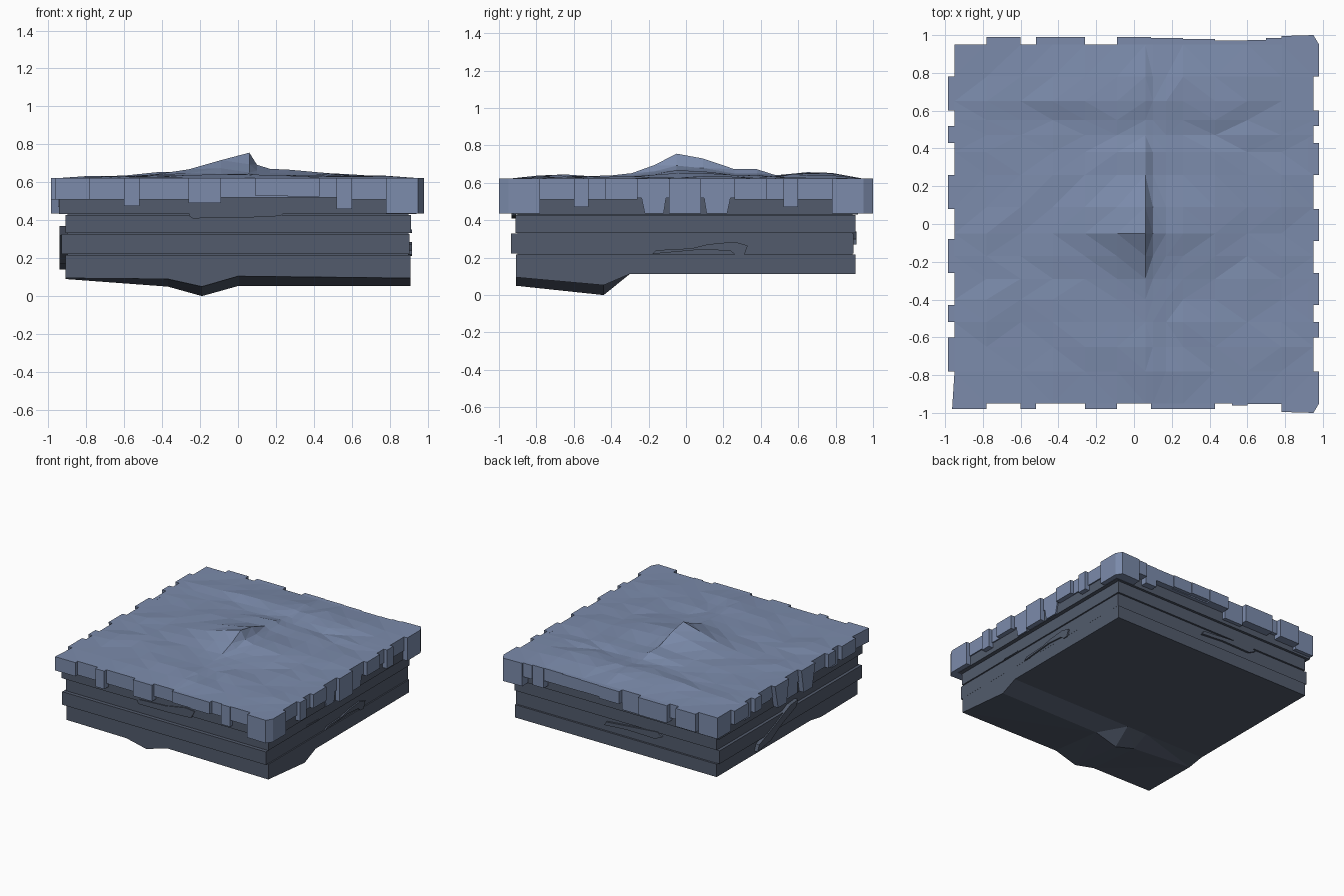
import bpy, bmesh, random
from mathutils import Vector

if "Cube" in bpy.data.objects:
    bpy.data.objects.remove(bpy.data.objects["Cube"])

random.seed(4)


def material(name, rgb):
    m = bpy.data.materials.new(name)
    m.diffuse_color = (*rgb, 1)
    m.use_nodes = True
    m.node_tree.nodes["Principled BSDF"].inputs["Base Color"].default_value = m.diffuse_color
    return m


GRASS = material("turf", (0.20, 0.26, 0.41))
DIRT = material("earth", (0.085, 0.105, 0.15))


def finish(bm, name, mat):
    bmesh.ops.recalc_face_normals(bm, faces=bm.faces)
    mesh = bpy.data.meshes.new(name)
    bm.to_mesh(mesh)
    bm.free()
    ob = bpy.data.objects.new(name, mesh)
    ob.data.materials.append(mat)
    bpy.context.collection.objects.link(ob)
    return ob


def loft(bm, a, b):
    """Closed solid between two matching polygons."""
    va, vb = [bm.verts.new(p) for p in a], [bm.verts.new(p) for p in b]
    bm.faces.new(va)
    bm.faces.new(vb[::-1])
    for i in range(len(va)):
        j = (i + 1) % len(va)
        bm.faces.new((va[i], vb[i], vb[j], va[j]))


def prism(bm, pts, z0, z1):
    loft(bm, [(x, y, z0) for x, y in pts], [(x, y, z1) for x, y in pts])


def lerp(table, v):
    if v <= table[0][0]:
        return table[0][1]
    for (a, fa), (b, fb) in zip(table, table[1:]):
        if v <= b:
            return fa + (fb - fa) * (v - a) / (b - a)
    return table[-1][1]


def relief(name, xs, ys, height, flat, mat):
    """Sculpted grid sheet closed off at a flat level."""
    bm = bmesh.new()
    g = [[bm.verts.new((x, y, height(x, y))) for x in xs] for y in ys]
    for j in range(len(ys) - 1):
        for i in range(len(xs) - 1):
            bm.faces.new((g[j][i], g[j][i + 1], g[j + 1][i + 1], g[j + 1][i]))
    rim = [e for e in bm.edges if e.is_boundary]
    bmesh.ops.triangulate(bm, faces=bm.faces[:])
    geo = bmesh.ops.extrude_edge_only(bm, edges=rim)["geom"]
    for v in geo:
        if isinstance(v, bmesh.types.BMVert):
            v.co.z = flat
    bmesh.ops.contextual_create(bm, geom=[e for e in bm.edges if e.is_boundary])
    return finish(bm, name, mat)


# Turf surface: one sharp lopsided ridge, a low swell behind it, light unevenness
ACROSS = [(-.65, 0), (-.3, .26), (.06, 1), (.10, .5), (.17, .33), (.47, .15), (.65, 0)]
ALONG = [(-.32, .1), (-.16, .55), (-.05, 1), (.09, .8), (.26, .35), (.40, .35), (.47, .1), (.55, .03)]
SWELL_Y = [(.45, 0), (.65, 1), (.95, .1)]
SWELL_X = [(-.75, 0), (-.2, 1), (.25, .8), (.8, 0)]


def turf(x, y):
    if max(abs(x), abs(y)) > .94:
        return .622
    z = .628 + .128 * lerp(ACROSS, x) * lerp(ALONG, y)
    z += .03 * lerp(SWELL_X, x) * lerp(SWELL_Y, y)
    near_ridge = abs(y - .1) < .4 and abs(x) < .2
    return z + (0 if near_ridge else random.uniform(-.007, .007))


XS = [-.95, -.78, -.6, -.43, -.26, -.09, .06, .10, .17, .26, .43, .6, .78, .95]
YS = [-.95, -.78, -.65, -.52, -.4, -.29, -.17, -.05, .09, .26, .38, .47, .55, .65, .78, .95]
relief("turf_surface", XS, YS, turf, .52, GRASS)

# Turf fringe: (start, end, outer reach, bottom height, taper low side, taper high side)
FRONT = [(-.78, -.60, .95, .51), (-.60, -.52, .98, .475), (-.52, -.26, .95, .51),
         (-.26, -.09, .98, .49), (-.09, .09, .95, .52), (.09, .26, .98, .53),
         (.26, .43, .98, .525), (.43, .52, .95, .52), (.52, .60, .96, .46), (.60, .78, .952, .51)]
BACK = [(-.78, -.60, .99, .475), (-.60, -.52, .95, .51), (-.52, -.26, .99, .48),
        (-.26, -.09, .95, .46), (-.09, .09, .99, .52), (.09, .26, .985, .53),
        (.26, .43, .98, .525), (.43, .60, .972, .52), (.60, .70, .975, .46), (.70, .78, .985, .51)]
RIGHT = [(-.78, -.60, .95, .51), (-.60, -.52, .98, .47), (-.52, -.43, .95, .51),
         (-.43, -.26, .98, .51), (-.26, -.09, .95, .435, .04, .03), (-.09, .08, .98, .435),
         (.08, .26, .95, .435, .03, .04), (.26, .43, .98, .51), (.43, .52, .95, .51),
         (.52, .60, .98, .47), (.60, .78, .95, .51)]
LEFT = [(-.78, -.60, .985, .51), (-.60, -.52, .95, .47), (-.52, -.43, .985, .51),
        (-.43, -.26, .95, .51), (-.26, -.08, .985, .435, .04, .03), (-.08, .08, .95, .435),
        (.08, .26, .985, .435, .03, .04), (.26, .43, .95, .51), (.43, .52, .985, .51),
        (.52, .60, .95, .47), (.60, .78, .985, .51)]
SIDES = {"front": (FRONT, lambda s, d: (s, -d)), "back": (BACK, lambda s, d: (s, d)),
         "right": (RIGHT, lambda s, d: (d, s)), "left": (LEFT, lambda s, d: (-d, s))}
for side, (teeth, place) in SIDES.items():
    bm = bmesh.new()
    for a, b, out, z, *taper in teeth:
        ta, tb = taper or (0, 0)
        top = [(a, .92), (b, .92), (b, out), (a, out)]
        low = [(a + ta, .92), (b - tb, .92), (b - tb, out), (a + ta, out)]
        loft(bm, [(*place(*p), .622) for p in top], [(*place(*p), z) for p in low])
    finish(bm, side + "_turf_fringe", GRASS)

# Corner turf blocks, chamfered on the right
for sy, name in ((-1, "front"), (1, "back")):
    bm = bmesh.new()
    prism(bm, [(.78, .92 * sy), (.78, sy * .995), (.95, sy), (.98, .95 * sy),
               (.98, .78 * sy), (.92, .78 * sy), (.92, .92 * sy)], .435, .622)
    finish(bm, name + "_right_turf_corner", GRASS)
    bm = bmesh.new()
    e = .98 if sy < 0 else .95
    prism(bm, [(-.78, .92 * sy), (-.78, e * sy), (-.963 if sy < 0 else -.95, e * sy),
               (-.95, .78 * sy), (-.92, .78 * sy), (-.92, .92 * sy)],
          .51 if sy < 0 else .45, .622)
    finish(bm, name + "_left_turf_corner", GRASS)

# Earth strata above the base
STRATA = [("lower_stratum", -.93, .905, -.935, .895, .222, .328),
          ("middle_stratum", -.91, .912, -.912, .905, .332, .428),
          ("upper_stratum", -.943, .94, -.925, .92, .432, .53),
          ("earth_core", -.9, .9, -.9, .89, .15, .53)]
for name, x0, x1, y0, y1, z0, z1 in STRATA:
    bm = bmesh.new()
    prism(bm, [(x0, y0), (x1, y0), (x1, y1), (x0, y1)], z0, z1)
    finish(bm, name, DIRT)

# Earth base with a sagging underside near the front
FRONT_Z = [(-.91, .095), (-.37, .09), (-.19, .05), (0, .105), (.91, .095)]
SAG_Z = [(-.91, .09), (-.37, .05), (-.19, 0), (0, .053), (.91, .053)]


def underside(x, y):
    return lerp(FRONT_Z, x) if y < -.9 else lerp(SAG_Z, x) if y < -.4 else .113


relief("earth_base", [-.91, -.37, -.19, 0, .91], [-.91, -.44, -.30, .905],
       underside, .217, DIRT)

# Thin stone flakes embedded in the earth walls, as (along wall, height) outlines
FLAKES = [
    ("front", .91, .932, [(-.26, .425), (-.24, .448), (0, .46), (.18, .492), (.26, .482),
                          (.23, .425), (.19, .42), (0, .412), (-.24, .41)]),
    ("right", .89, .917, [(-.18, .22), (-.16, .24), (.03, .25), (.12, .272), (.26, .285),
                          (.33, .265), (.31, .21), (.27, .21), (.24, .235), (.1, .245)]),
    ("right", .89, .917, [(-.42, .335), (-.41, .35), (-.26, .342), (-.26, .333)]),
    ("left", .90, .94, [(.42, .14), (.40, .19), (.2, .27), (0, .36), (-.1, .37),
                        (-.08, .32), (.1, .25), (.25, .17)]),
    ("back", .88, .912, [(.1, .27), (.08, .30), (-.15, .32), (-.38, .34), (-.42, .31),
                         (-.36, .28), (-.1, .285)])]
for n, (side, d0, d1, pts) in enumerate(FLAKES):
    place = SIDES[side][1]
    bm = bmesh.new()
    loft(bm, [(*place(s, d0), z) for s, z in pts], [(*place(s, d1), z) for s, z in pts])
    finish(bm, f"{side}_stone_flake_{n}", DIRT)
